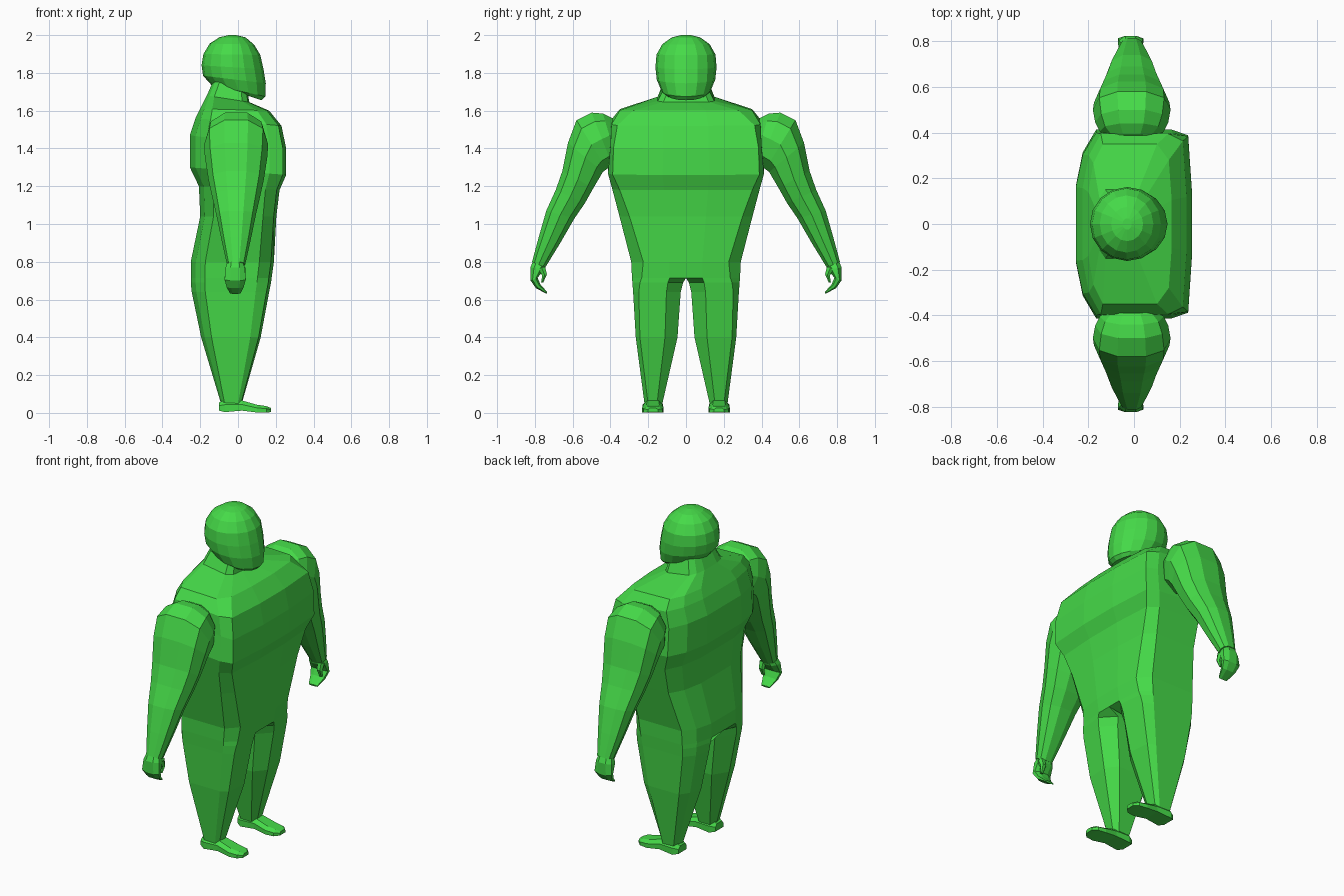
import bpy
import bmesh
from math import cos, sin, tau, copysign
from mathutils import Vector

default_cube = bpy.data.objects.get("Cube")
if default_cube:
    bpy.data.objects.remove(default_cube, do_unlink=True)

# One green for the whole figure
GREEN = (.06, .7, .065, 1)
green = bpy.data.materials.new("bright green")
green.use_nodes = True
green.diffuse_color = GREEN
green.node_tree.nodes["Principled BSDF"].inputs["Base Color"].default_value = GREEN


def loft(name, rings, mirrored=True, open_middle=False):
    """Skin a stack of equal rings, cap both ends, and mirror left to right."""
    mesh = bpy.data.meshes.new(name)
    bm = bmesh.new()
    loops = [[bm.verts.new(point) for point in ring] for ring in rings]
    count = len(loops[0])
    for lower, upper in zip(loops, loops[1:]):
        for i in range(count):
            j = (i + 1) % count
            bm.faces.new((lower[i], lower[j], upper[j], upper[i]))
    bm.faces.new(loops[0])
    bm.faces.new(loops[-1])
    if open_middle:
        inside = [f for f in bm.faces if all(abs(v.co.y) < .001 for v in f.verts)]
        bmesh.ops.delete(bm, geom=inside, context="FACES")
    bmesh.ops.recalc_face_normals(bm, faces=bm.faces)
    bm.to_mesh(mesh)
    bm.free()
    mesh.materials.append(green)
    obj = bpy.data.objects.new(name, mesh)
    bpy.context.collection.objects.link(obj)
    if mirrored:
        mirror = obj.modifiers.new("both sides", "MIRROR")
        mirror.use_axis = (False, True, False)
    return obj


def body_ring(z_back, z_front, back, front, inner, outer, corner):
    """Half of a body section: flat side, broad front, rounded back."""
    middle, half = (back + front) / 2, (front - back) / 2
    soft = .65 if inner > .01 else 1
    profile = [(soft, 0), (1, .3), (.93, corner), (.65, 1), (-.65, 1),
               (-.88, .76), (-1, .4), (-soft, 0)]
    ring = []
    for u, v in profile:
        z = z_back + (z_front - z_back) * (u + 1) / 2
        ring.append((middle + u * half, inner + v * (outer - inner), z))
    return ring


def limb_ring(top, bottom, half_width, x=-.01, sides=10, square=.85):
    """Rounded section spanning an outer and an inner (y, z) point."""
    a, b = Vector((0, *top)), Vector((0, *bottom))
    ring = []
    for i in range(sides):
        angle = tau * (i + .5) / sides
        c, s = cos(angle), sin(angle)
        across = copysign(abs(s) ** square, s) / sin(tau / 4) ** square
        point = (a + b) / 2 + (a - b) / 2 * copysign(abs(c) ** square, c) * 1.04
        ring.append(point + Vector((x + across * half_width, 0, 0)))
    return ring


# Torso and legs: back height, front height, back, front, inner, outer, corner
body_sections = [
    (.05, .05, -.09, .02, .125, .22, .8),
    (.4, .4, -.195, .12, .045, .266, .9),
    (.64, .64, -.245, .165, .028, .28, .88),
    (.69, .69, -.25, .175, .015, .284, .85),
    (.715, .715, -.25, .178, 0, .286, .82),
    (.8, .8, -.25, .19, 0, .29, .78),
    (1.04, 1.04, -.2, .203, 0, .352, .85),
    (1.2, 1.18, -.207, .22, 0, .39, .9),
    (1.3, 1.26, -.255, .255, 0, .413, .94),
    (1.47, 1.4, -.255, .255, 0, .4, .96),
    (1.56, 1.52, -.225, .23, 0, .395, .92),
    (1.61, 1.6, -.2, .165, 0, .35, .8),
    (1.68, 1.645, -.165, .06, 0, .15, .8),
    (1.76, 1.7, -.13, .05, 0, .12, .8),
]
loft("torso_and_legs", [body_ring(*s) for s in body_sections], open_middle=True)

# Arms: outer point, inner point, half thickness
arm_sections = [
    ((.39, 1.56), (.36, 1.4), .1),
    ((.44, 1.585), (.37, 1.35), .14),
    ((.5, 1.59), (.39, 1.31), .16),
    ((.58, 1.55), (.42, 1.29), .17),
    ((.625, 1.43), (.44, 1.275), .165),
    ((.655, 1.28), (.49, 1.19), .147),
    ((.69, 1.18), (.535, 1.11), .127),
    ((.74, 1.07), (.59, 1.03), .105),
    ((.78, .93), (.665, .9), .077),
    ((.815, .8), (.745, .77), .048),
]
loft("arm", [limb_ring(*s) for s in arm_sections])

# Hands with curled fingers and a short thumb
hand_sections = [
    ((.81, .805), (.745, .775), .045),
    ((.825, .77), (.75, .76), .055),
    ((.823, .7), (.785, .715), .06),
    ((.795, .66), (.77, .68), .048),
    ((.738, .63), (.735, .64), .03),
]
loft("hand", [limb_ring(*s, x=-.015, sides=8) for s in hand_sections])
thumb_sections = [
    ((.785, .765), (.745, .775), .02),
    ((.762, .725), (.735, .735), .018),
    ((.768, .69), (.755, .69), .01),
]
loft("thumb", [limb_ring(*s, x=.02, sides=6) for s in thumb_sections])

# Feet, lofted from heel to toe: position, half width, bottom, top
foot_sections = [
    (-.1, .038, .012, .055),
    (-.07, .054, .004, .07),
    (.02, .05, .012, .066),
    (.1, .057, .002, .043),
    (.15, .05, .002, .036),
    (.175, .026, .004, .026),
]
outline = [(-1, 0), (1, 0), (1, .6), (.6, 1), (-.6, 1), (-1, .6)]
foot_rings = []
for x, half, bottom, top in foot_sections:
    foot_rings.append([(x, .175 + half * u, bottom + (top - bottom) * v) for u, v in outline])
loft("foot", foot_rings)

# Head: back, front, half width, back height, front height
head_sections = [
    (-.07, .125, .105, 1.72, 1.655),
    (-.14, .145, .13, 1.735, 1.675),
    (-.185, .147, .155, 1.785, 1.745),
    (-.193, .135, .162, 1.84, 1.82),
    (-.183, .118, .156, 1.9, 1.895),
    (-.15, .085, .125, 1.955, 1.95),
    (-.1, .04, .075, 1.988, 1.988),
    (-.05, -.01, .025, 2, 2),
]
head_rings = []
for back, front, half, z_back, z_front in head_sections:
    ring = []
    for i in range(16):
        u, v = cos(tau * i / 16), sin(tau * i / 16)
        t = (u + 1) / 2
        ring.append((back + (front - back) * t, half * v, z_back + (z_front - z_back) * t))
    head_rings.append(ring)
loft("head", head_rings, mirrored=False)
